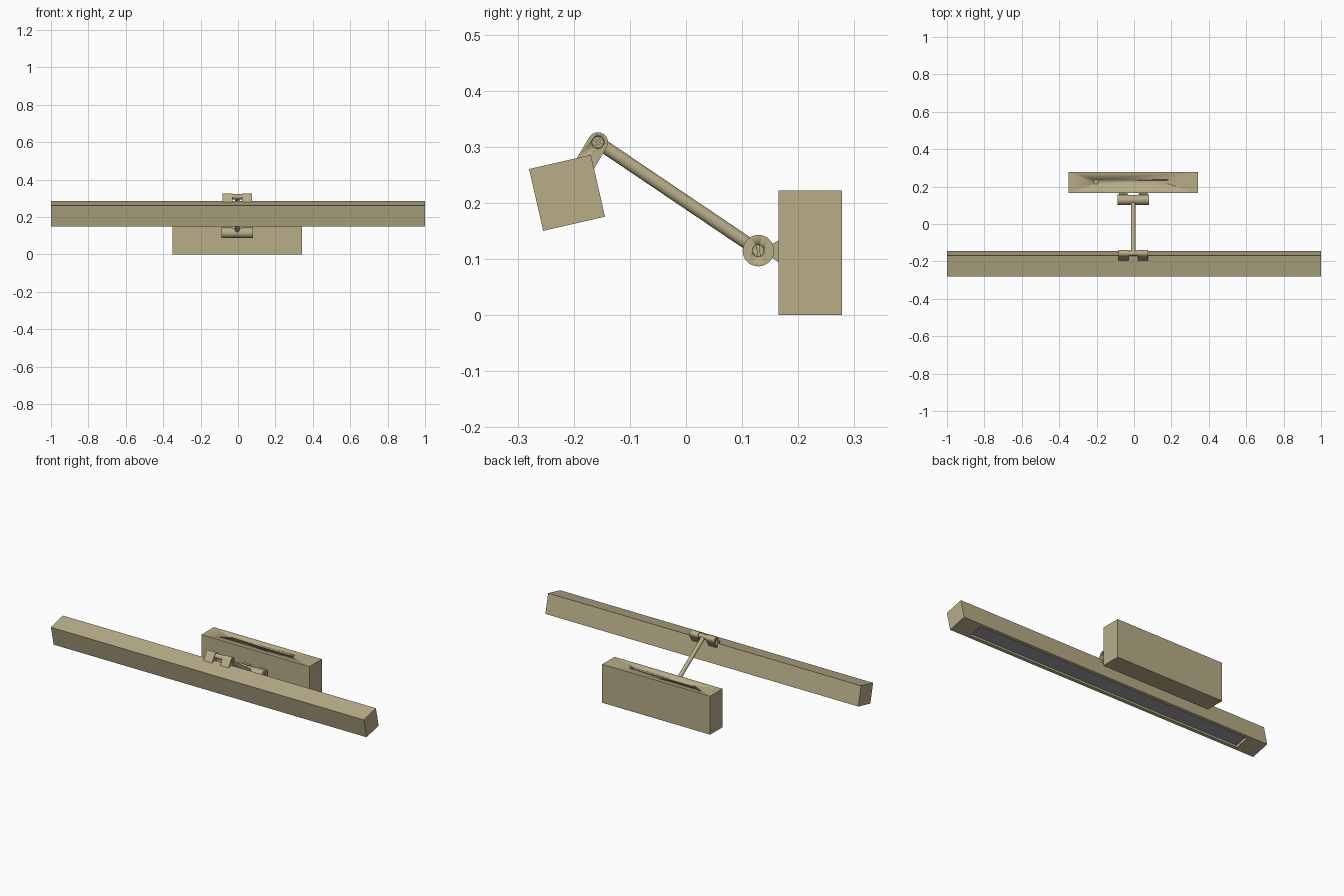
import bpy, bmesh, math
from mathutils import Vector, Matrix

if "Cube" in bpy.data.objects:
    bpy.data.objects.remove(bpy.data.objects["Cube"])

brass = bpy.data.materials.new("aged_brass")
brass.diffuse_color = (0.48, 0.42, 0.25, 1)
brass.use_nodes = True
brass.node_tree.nodes["Principled BSDF"].inputs["Base Color"].default_value = brass.diffuse_color
grey = bpy.data.materials.new("diffuser_grey")
grey.diffuse_color = (0.3, 0.3, 0.32, 1)
grey.use_nodes = True
grey.node_tree.nodes["Principled BSDF"].inputs["Base Color"].default_value = grey.diffuse_color

CX = -0.004                       # centre line of the bracket
LOW = Vector((CX, 0.129, 0.115))  # wall joint
TOP = Vector((CX, -0.157, 0.308)) # head joint
TURN_X = Matrix.Rotation(math.pi / 2, 4, 'Y')


def finish(name, bm, mat=brass, angle=35):
    bmesh.ops.recalc_face_normals(bm, faces=bm.faces)
    me = bpy.data.meshes.new(name)
    bm.to_mesh(me)
    bm.free()
    ob = bpy.data.objects.new(name, me)
    bpy.context.collection.objects.link(ob)
    me.materials.append(mat)
    bpy.ops.object.select_all(action='DESELECT')
    bpy.context.view_layer.objects.active = ob
    ob.select_set(True)
    bpy.ops.object.shade_smooth_by_angle(angle=math.radians(angle))
    return ob


def box(name, centre, size, mat=brass):
    bm = bmesh.new()
    bmesh.ops.create_cube(bm, size=1, matrix=Matrix.Translation(centre) @ Matrix.Diagonal((*size, 1)))
    return finish(name, bm, mat)


def cylinder(name, a, b, r, sides=32):
    a, b = Vector(a), Vector(b)
    d = b - a
    m = Matrix.Translation((a + b) / 2) @ d.to_track_quat('Z', 'Y').to_matrix().to_4x4()
    bm = bmesh.new()
    bmesh.ops.create_cone(bm, cap_ends=True, segments=sides, radius1=r, radius2=r, depth=d.length, matrix=m)
    return finish(name, bm)


def prism(name, profile, x0, x1):
    """Extrude a (y, z) outline along x."""
    bm = bmesh.new()
    f = bm.faces.new([bm.verts.new((x0, y, z)) for y, z in profile])
    ext = bmesh.ops.extrude_face_region(bm, geom=[f])['geom']
    bmesh.ops.translate(bm, verts=[v for v in ext if isinstance(v, bmesh.types.BMVert)], vec=(x1 - x0, 0, 0))
    return finish(name, bm)


def bore(ob, a, b, r):
    cut = cylinder("hole_cutter", a, b, r, 24)
    cut.hide_render = True
    mod = ob.modifiers.new("hole", 'BOOLEAN')
    mod.object, mod.operation, mod.solver = cut, 'DIFFERENCE', 'EXACT'
    bpy.context.view_layer.objects.active = ob
    bpy.ops.object.modifier_apply(modifier=mod.name)
    bpy.data.objects.remove(cut)


def screw(name, centre, axis, r, parts, depth=0.004):
    """Screw head made of disc sectors; the gaps form a slot (2) or a cross (4)."""
    bm = bmesh.new()
    rot = Vector(axis).to_track_quat('Z', 'Y').to_matrix().to_4x4()
    span = 2 * math.pi / parts
    gap = 0.18
    for p in range(parts):
        mid = p * span + 0.12
        off = Vector((math.cos(mid), math.sin(mid), 0)) * r * 0.16
        pts = [] if parts == 2 else [off]
        for i in range(13):
            t = mid - span / 2 + gap + (span - 2 * gap) * i / 12
            pts.append(Vector((math.cos(t), math.sin(t), 0)) * r)
        f = bm.faces.new([bm.verts.new(q) for q in pts])
        ext = bmesh.ops.extrude_face_region(bm, geom=[f])['geom']
        bmesh.ops.translate(bm, verts=[v for v in ext if isinstance(v, bmesh.types.BMVert)], vec=(0, 0, -depth))
    bmesh.ops.transform(bm, matrix=Matrix.Translation(centre) @ rot, verts=bm.verts)
    return finish(name, bm)


# wall box with two recessed fixing screws on top
wall = box("wall_box", (CX, 0.2215, 0.111), (0.69, 0.113, 0.222))
for x in (-0.203, 0.189):
    bore(wall, (x, 0.225, 0.214), (x, 0.225, 0.24), 0.0125)
    screw("box_screw", (x, 0.225, 0.218), (0, 0, 1), 0.011, 4)

# lamp head: square bar with a long opening underneath
S = 0.0565
bm = bmesh.new()
bmesh.ops.create_cube(bm, size=1, matrix=Matrix.Diagonal((2, 2 * S, 2 * S, 1)))
bm.normal_update()
low = min(bm.faces, key=lambda f: f.calc_center_median().z)
bmesh.ops.inset_region(bm, faces=[low], thickness=0.01)
for v in low.verts:
    v.co.x = math.copysign(0.88, v.co.x)
    v.co.y = math.copysign(0.041, v.co.y)
ext = bmesh.ops.extrude_face_region(bm, geom=[low])['geom']
bmesh.ops.translate(bm, verts=[v for v in ext if isinstance(v, bmesh.types.BMVert)], vec=(0, 0, 0.02))
if low.is_valid:
    bm.faces.remove(low)
head = finish("lamp_head", bm)
panel = box("light_panel", (0, 0, -S + 0.018), (1.76, 0.082, 0.006), grey)
for ob in (head, panel):
    ob.data.transform(Matrix.Translation((0, -0.212, 0.218)) @ Matrix.Rotation(math.radians(12.9), 4, 'X'))

# arm rod and the barrels at both of its ends
cylinder("arm_rod", LOW, TOP, 0.0115)
cylinder("lower_arm_barrel", LOW - Vector((0.028, 0, 0)), LOW + Vector((0.028, 0, 0)), 0.0265)
cylinder("upper_arm_barrel", TOP - Vector((0.028, 0, 0)), TOP + Vector((0.028, 0, 0)), 0.014)

# outline of the upper lug: round end running straight into the head
R = 0.018
a0 = math.atan2(0.51, -0.86)
lug = [(TOP.y + R * math.cos(a0 - math.pi * i / 20), TOP.z + R * math.sin(a0 - math.pi * i / 20)) for i in range(21)]
for s in (1, -1):
    lug.append((TOP.y - 0.51 * 0.05 + s * 0.86 * R, TOP.z - 0.86 * 0.05 - s * 0.51 * R))

# flared foot that joins the lower knuckle to the wall box
foot = [(0.135, 0.103), (0.150, 0.105), (0.168, 0.092), (0.168, 0.135), (0.150, 0.125), (0.135, 0.127)]

for s in (-1, 1):
    inner, outer = CX + s * 0.026, CX + s * 0.08
    side = Vector((s, 0, 0))
    # head lug and its cross screw
    ob = prism("head_lug", lug, inner, outer)
    face = Vector((outer, TOP.y, TOP.z))
    bore(ob, face - side * 0.008, face + side * 0.02, 0.011)
    screw("head_screw", face - side * 0.003, side, 0.0105, 4, 0.005)
    # wall knuckle, foot and its slotted screw
    face = Vector((CX + s * 0.083, LOW.y, LOW.z))
    ob = cylinder("wall_knuckle", (inner, LOW.y, LOW.z), face, 0.028)
    bore(ob, face - side * 0.008, face + side * 0.02, 0.011)
    screw("knuckle_screw", face - side * 0.003, side, 0.0105, 2, 0.005)
    prism("wall_foot", foot, CX + s * 0.03, CX + s * 0.076)
